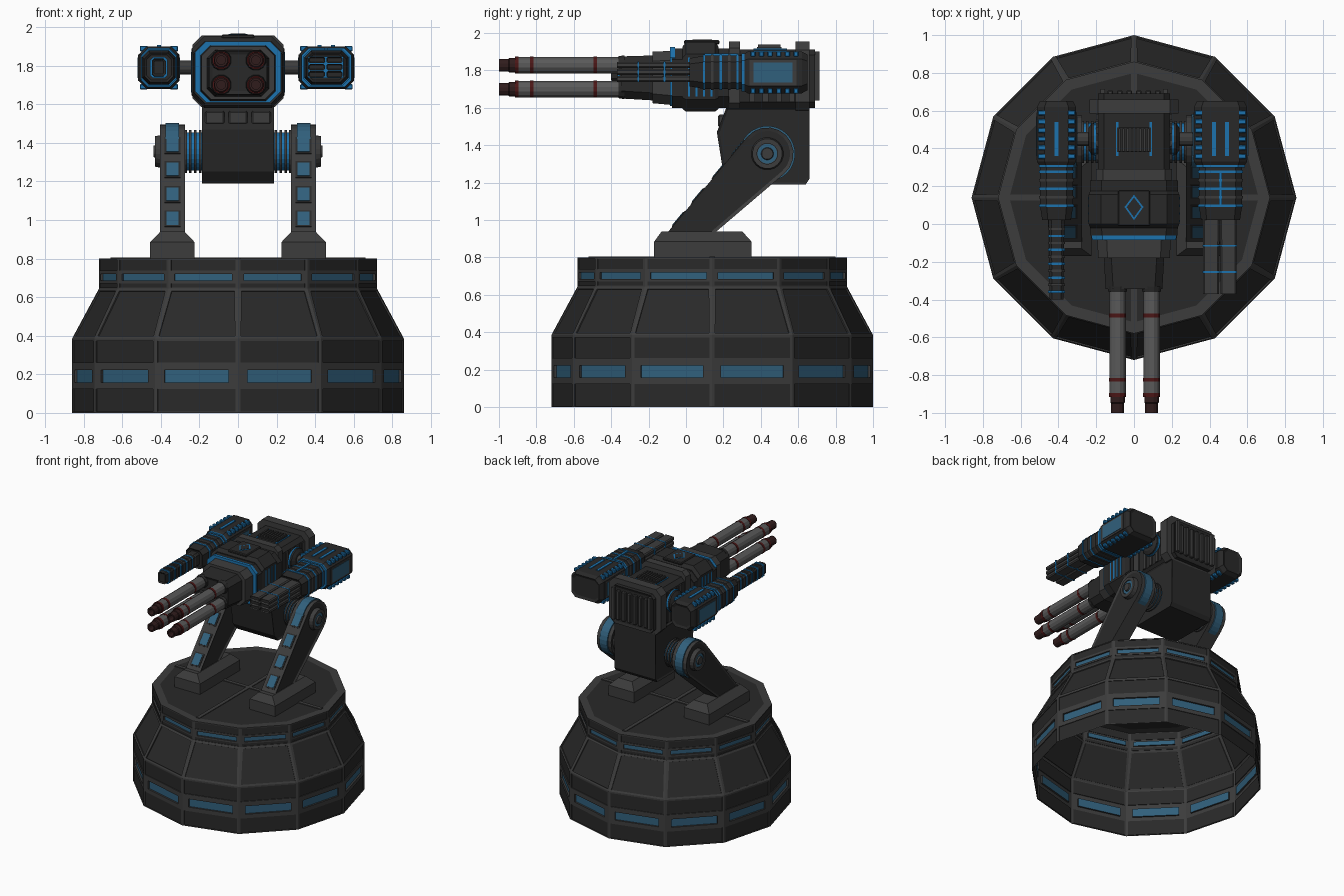
import bpy, bmesh
from math import sin, cos, pi, radians, atan2
from mathutils import Vector, Matrix

if "Cube" in bpy.data.objects:
    bpy.data.objects.remove(bpy.data.objects["Cube"])


def material(name, r, g, b):
    m = bpy.data.materials.new(name)
    m.diffuse_color = (r, g, b, 1)
    m.use_nodes = True
    m.node_tree.nodes["Principled BSDF"].inputs["Base Color"].default_value = m.diffuse_color
    return m


DARK = material("dark_metal", .022, .022, .022)
RIB = material("rib_metal", .045, .045, .045)
STEEL = material("barrel_steel", .10, .10, .10)
WINDOW = material("window_blue", .03, .115, .20)
BLUE = material("glow_blue", .012, .17, .42)
RED = material("dark_red", .07, .008, .008)
MUZZLE = material("muzzle", .03, .012, .012)


def finish(name, bm, *mats):
    bmesh.ops.recalc_face_normals(bm, faces=bm.faces)
    me = bpy.data.meshes.new(name)
    bm.to_mesh(me)
    bm.free()
    for m in mats:
        me.materials.append(m)
    ob = bpy.data.objects.new(name, me)
    bpy.context.collection.objects.link(ob)
    return ob


def loft(name, rings, mat, inset=0):
    """Skin a list of equal-length point rings and cap both ends."""
    bm = bmesh.new()
    vs = [[bm.verts.new(p) for p in r] for r in rings]
    n = len(vs[0])
    for a, b in zip(vs, vs[1:]):
        for i in range(n):
            j = (i + 1) % n
            bm.faces.new((a[i], a[j], b[j], b[i]))
    caps = [bm.faces.new(vs[0]), bm.faces.new(vs[-1])]
    bmesh.ops.recalc_face_normals(bm, faces=bm.faces)
    if inset:
        bmesh.ops.inset_individual(bm, faces=caps, thickness=inset, depth=-.008)
        for f in caps:
            f.material_index = 1
    return finish(name, bm, mat, DARK)


def octs(name, cx, sections, mat, inset=0):
    """Chamfered-rectangle sections (y, half width, z0, z1, chamfer) lofted along y."""
    rings = []
    for y, w, z0, z1, c in sections:
        pts = [(-w + c, z0), (w - c, z0), (w, z0 + c), (w, z1 - c),
               (w - c, z1), (-w + c, z1), (-w, z1 - c), (-w, z0 + c)]
        rings.append([(cx + x, y, z) for x, z in pts])
    return loft(name, rings, mat, inset)


def box(name, x, y, z, mat, bevel=0, tilt=0):
    """Box from three (min, max) ranges, optionally tilted about x."""
    bm = bmesh.new()
    bmesh.ops.create_cube(bm, size=1)
    mid = Vector([(r[0] + r[1]) / 2 for r in (x, y, z)])
    size = [abs(r[1] - r[0]) for r in (x, y, z)]
    bm.transform(Matrix.Translation(mid) @ Matrix.Rotation(tilt, 4, 'X') @ Matrix.Diagonal((*size, 1)))
    if bevel:
        bmesh.ops.bevel(bm, geom=bm.edges[:], offset=bevel, segments=1, affect='EDGES')
    return finish(name, bm, mat)


def tube(name, axis, centre, steps, mat, n=12):
    """Turned part: (position, radius) steps along the x or y axis."""
    rings = []
    for t, r in steps:
        circle = [(r * cos(2 * pi * (i + .5) / n), r * sin(2 * pi * (i + .5) / n)) for i in range(n)]
        if axis == 'X':
            rings.append([(t, centre[0] + u, centre[1] + v) for u, v in circle])
        else:
            rings.append([(centre[0] + u, t, centre[1] + v) for u, v in circle])
    return loft(name, rings, mat)


# Base: twelve-sided open shell with recessed panels and windows
def panel(bm, quad, mx, mz, depth, index):
    a, b, c, d = quad
    ux, uz = (b - a).normalized(), ((d + c) / 2 - (a + b) / 2).normalized()
    out = ux.cross(uz)
    inner = [a + ux * mx + uz * mz, b - ux * mx + uz * mz, c - ux * mx - uz * mz, d + ux * mx - uz * mz]
    floor = [p - out * depth for p in inner]
    loops = [[bm.verts.new(p) for p in ring] for ring in (quad, inner, floor)]
    for p, q in zip(loops, loops[1:]):
        for i in range(4):
            j = (i + 1) % 4
            bm.faces.new((p[i], p[j], q[j], q[i]))
    bm.faces.new(loops[2]).material_index = index


bm = bmesh.new()
corner = lambda r, z, k: Vector((r * sin(k * pi / 6), .14 - r * cos(k * pi / 6), z))
bands = [(.86, 0, .86, .13, .014, .006, .006, 1), (.86, .13, .86, .25, .05, .027, .014, 2),
         (.86, .25, .86, .385, .014, .012, .006, 1), (.86, .385, .72, .645, .018, .014, .008, 1),
         (.72, .645, .72, .675, .014, .004, .004, 1), (.72, .675, .72, .73, .032, .01, .012, 2),
         (.72, .73, .72, .8, .014, .008, .004, 1), (.72, .8, .66, .8, .004, .004, 0, 0)]
for k in range(12):
    for r0, z0, r1, z1, mx, mz, depth, index in bands:
        panel(bm, [corner(r0, z0, k), corner(r0, z0, k + 1), corner(r1, z1, k + 1), corner(r1, z1, k)],
              mx, mz, depth, index)
top = bm.faces.new([bm.verts.new(corner(.66, .8, k)) for k in range(12)])
top.material_index = 1
bmesh.ops.remove_doubles(bm, verts=bm.verts, dist=.0005)
finish("base_shell", bm, RIB, DARK, WINDOW)
box("deck_rib_x", (-.66, .66), (.125, .155), (.79, .805), RIB)
box("deck_rib_y", (-.015, .015), (-.52, .80), (.79, .805), RIB)

# Feet, legs and pivots
PY, PZ = .435, 1.355
arc = [(PY + .14 * cos(radians(a)), PZ + .14 * sin(radians(a))) for a in range(-50, 141, 19)]
leg = [(-.11, .92), (.14, .92)] + arc
slope = atan2(PZ + .09 - .92, PY - .107 + .11)
for s, side in ((-1, "left"), (1, "right")):
    foot = []
    for z, w, y0, y1 in ((.8, .115, -.17, .35), (.885, .115, -.17, .35), (.94, .062, -.13, .30)):
        c = s * .34
        foot.append([(c - w, y0, z), (c + w, y0, z), (c + w, y1, z), (c - w, y1, z)])
    loft(side + "_foot", foot, RIB)
    loft(side + "_leg", [[(s * x, y, z) for y, z in leg] for x in (.275, .405)], RIB, .018)
    tube(side + "_knee_band", 'X', (PY, PZ), [(s * .305, .149), (s * .375, .149)], WINDOW, 28)
    for z in (1.005, 1.13, 1.26, 1.385):
        t = (z - .92) / (PZ + .09 - .92)
        y = -.11 + t * (PY - .107 + .11)
        for nm, w, l, h in (("frame", .042, .055, .004), ("window", .031, .045, .007)):
            box(f"{side}_leg_{nm}", (s * .34 - w, s * .34 + w), (y - l, y + l), (z - h, z + h),
                WINDOW if nm == "window" else DARK, 0, slope)
    tube(side + "_pivot_cap", 'X', (PY, PZ),
         [(s * .39, .088), (s * .43, .08), (s * .43, .055), (s * .42, .055), (s * .42, .035), (s * .437, .03)], RIB, 20)
    tube(side + "_pivot_ring", 'X', (PY, PZ), [(s * .41, .053), (s * .425, .053)], WINDOW, 20)
    tube(side + "_pivot_drum", 'X', (PY, PZ), [(s * .17, .1), (s * .28, .1)], BLUE, 24)
    for x in (.19, .215, .24, .265):
        tube(side + "_drum_ring", 'X', (PY, PZ), [(s * x, .112), (s * (x + .013), .112)], RIB, 24)

# Cradle between the legs
cradle = [(.215, 1.6), (.165, 1.47), (.20, 1.25), (.25, 1.19), (.64, 1.19), (.66, 1.22), (.66, 1.6)]
loft("cradle", [[(x, y, z) for y, z in cradle] for x in (-.187, .187)], DARK, .015)
for x in (-.12, 0, .12):
    box("cradle_block", (x - .05, x + .05), (.172, .25), (1.495, 1.565), RIB, .008)

# Head hull, collars and blue trim
octs("head_nose", 0, [(-.345, .15, 1.65, 1.875, .04), (-.18, .16, 1.64, 1.88, .04)], DARK, .02)
octs("head_neck", 0, [(-.18, .19, 1.625, 1.9, .05), (-.07, .195, 1.615, 1.905, .05)], RIB)
octs("head_trim_front", 0, [(-.085, .222, 1.61, 1.925, .055), (-.06, .222, 1.61, 1.925, .055)], BLUE)
octs("head_main", 0, [(-.075, .228, 1.6, 1.918, .06), (-.02, .232, 1.6, 1.918, .06), (.23, .232, 1.6, 1.918, .06)], DARK, .02)
octs("head_band", 0, [(-.02, .232, 1.595, 1.925, .06), (0, .24, 1.58, 1.953, .065), (.155, .24, 1.58, 1.953, .065),
                      (.175, .232, 1.595, 1.925, .06)], DARK)
octs("head_rear", 0, [(.22, .19, 1.6, 1.912, .03), (.69, .19, 1.6, 1.912, .03)], DARK, .02)
octs("rear_collar_front", 0, [(.23, .2, 1.59, 1.955, .035), (.29, .2, 1.59, 1.955, .035)], RIB)
octs("rear_collar_back", 0, [(.585, .235, 1.585, 1.955, .045), (.66, .235, 1.585, 1.955, .045)], RIB)
for s in (-1, 1):
    for y in (.01, .05, .09, .13):
        box("head_side_light", (s * .23, s * .243), (y, y + .012), (1.66, 1.87), BLUE)
    for y in (.34, .41, .48, .55):
        box("rear_side_rib", (s * .18, s * .2), (y, y + .03), (1.63, 1.88), RIB)
    box("vent_light", (s * .088 - .007, s * .088 + .007), (.36, .54), (1.905, 1.918), BLUE)
    box("rear_frame_post", (s * .165 - .012, s * .165 + .012), (.69, .715), (1.64, 1.9), RIB)
box("head_top_plate", (-.085, .085), (-.01, .18), (1.94, 1.962), DARK, .006)
dia = [(0, .155), (.05, .09), (0, .02), (-.05, .09)]
for nm, k, z, m in (("outer", 1, 1.964, BLUE), ("inner", .78, 1.966, DARK)):
    loft("diamond_" + nm, [[(x * k, .0875 + (y - .0875) * k, h) for x, y in dia] for h in (1.95, z)], m)
box("vent_bed", (-.09, .09), (.38, .51), (1.9, 1.925), DARK)
for i in range(8):
    x = -.077 + i * .022
    box("vent_slat", (x - .006, x + .006), (.385, .505), (1.92, 1.938), RIB)
for i in range(6):
    x = -.125 + i * .05
    box("rear_slat", (x - .015, x + .015), (.68, .708), (1.64, 1.88), RIB, .006)

# Four main barrels
for x in (-.087, .093):
    for z in (1.70, 1.828):
        tube("barrel", 'Y', (x, z), [(-.30, .045), (-.90, .045)], STEEL)
        tube("barrel_collar", 'Y', (x, z), [(-.33, .055), (-.36, .05)], DARK)
        tube("muzzle", 'Y', (x, z), [(-.89, .04), (-.945, .04), (-.95, .035), (-1, .035), (-1, .023), (-.93, .023)], MUZZLE)
        for y in (-.485, -.825, -.905):
            tube("barrel_band", 'Y', (x, z), [(y - .01, .047), (y + .01, .047)], RED)


# Side guns: chamfered pod, ribbed middle, lights and strut
def side_gun(name, s, cx, hw, mid, strips):
    octs(name + "_pod", cx, [(.31, hw - .012, 1.69, 1.888, .035), (.33, hw, 1.678, 1.9, .04),
                             (.62, hw, 1.678, 1.9, .04), (.65, hw - .015, 1.695, 1.885, .035)], DARK, .02)
    octs(name + "_pod_trim", cx, [(.298, hw - .01, 1.688, 1.89, .037), (.312, hw - .01, 1.688, 1.89, .037)], BLUE)
    octs(name + "_middle", cx, [(.02, mid - .012, 1.715, 1.865, .03), (.1, mid, 1.70, 1.88, .035), (.31, mid, 1.70, 1.88, .035)], DARK, .012)
    for i, y in enumerate((.09, .135, .18, .225, .27)):
        octs(name + "_middle_band", cx, [(y, mid + .004, 1.696, 1.884, .036), (y + .012, mid + .004, 1.696, 1.884, .036)],
             (BLUE, RIB)[i % 2])
    for x in strips:
        box(name + "_top_light", (cx + x - .011, cx + x + .011), (.36, .54), (1.89, 1.906), BLUE)
    for i in range(6):
        y = .345 + i * .046
        for e in (-1, 1):
            for z in (1.69, 1.888):
                box(name + "_edge_light", (cx + e * (hw - .045), cx + e * (hw - .004)), (y, y + .026), (z - .014, z + .014),
                    BLUE, .004)
    for e in (-1, 1):
        a = cx + e * hw
        box(name + "_side_frame", (a - .004, a + .004), (.34, .59), (1.72, 1.857), RIB)
        box(name + "_side_panel", (a - .007, a + .007), (.36, .57), (1.735, 1.842), WINDOW)
    tube(name + "_strut", 'X', (.45, 1.79), [(s * .15, .038), (s * .36, .038)], RIB)
    tube(name + "_strut_collar", 'X', (.45, 1.79), [(s * .18, .085), (s * .225, .085), (s * .24, .06)], DARK, 16)
    tube(name + "_strut_ring", 'X', (.45, 1.79), [(s * .2, .089), (s * .212, .089)], BLUE, 16)


side_gun("left_gun", -1, -.41, .103, .088, (0,))
octs("left_gun_barrel", -.41, [(.03, .042, 1.735, 1.845, .015), (-.4, .036, 1.745, 1.835, .012)], DARK, .012)
for i in range(10):
    y = -.02 - i * .037
    octs("left_barrel_band", -.41, [(y, .045, 1.735, 1.845, .015), (y - .012, .045, 1.735, 1.845, .015)], (RIB, BLUE)[i % 2])

side_gun("right_gun", 1, .458, .14, .115, (-.035, .035))
box("right_middle_light", (.449, .467), (.1, .28), (1.875, 1.89), BLUE)
for x in (.408, .5):
    for z in (1.755, 1.792, 1.829):
        octs("right_gun_barrel", x, [(.03, .044, z - .017, z + .017, .008), (-.37, .042, z - .016, z + .016, .008)], RIB, .006)
for y in (-.12, -.26):
    box("right_barrel_band", (.362, .546), (y, y + .01), (1.737, 1.847), BLUE)
